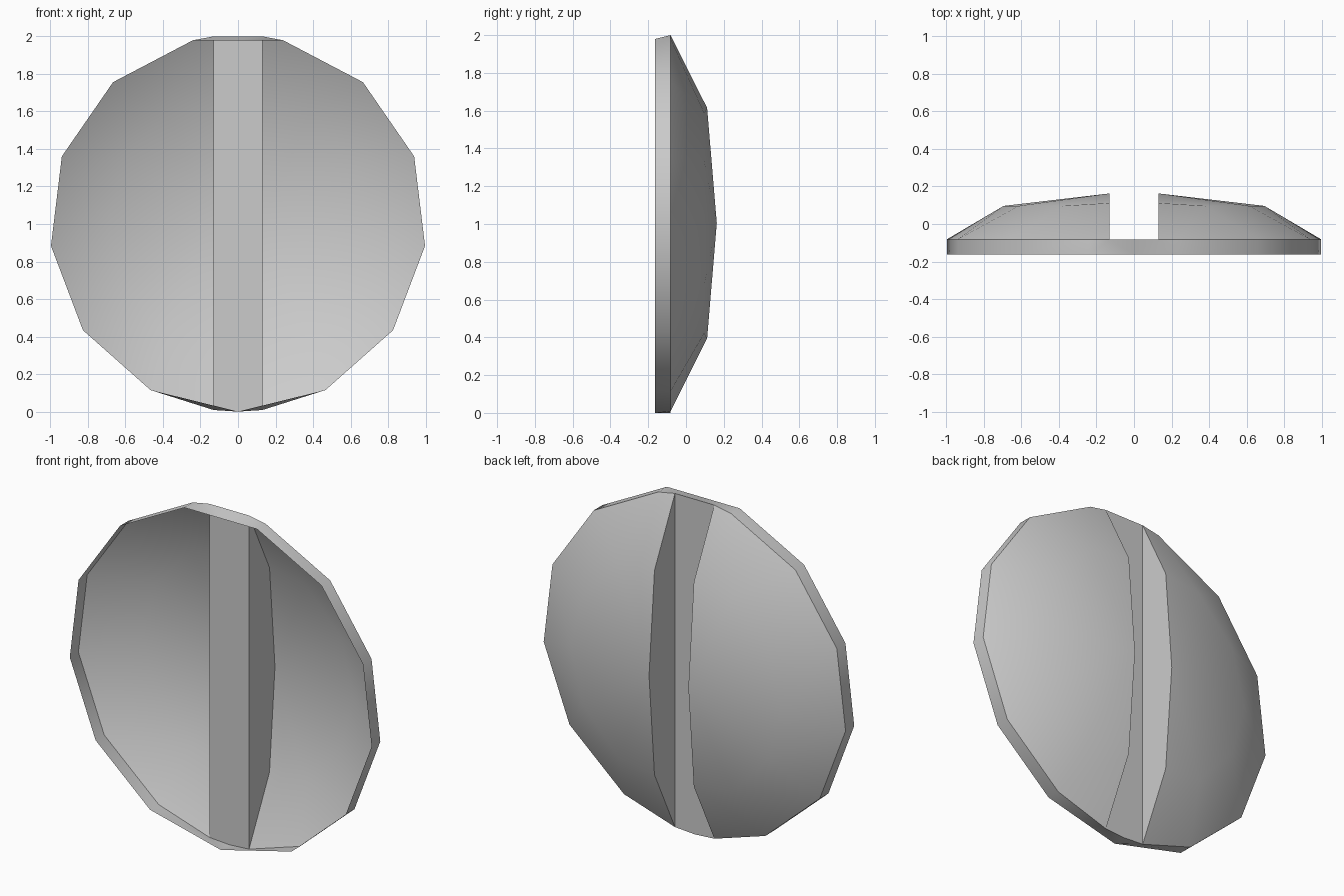
import bpy, bmesh, math
from mathutils import Vector

if "Cube" in bpy.data.objects:
    bpy.data.objects.remove(bpy.data.objects["Cube"])

R = 1.0043                 # rim radius, also the height of its centre
FRONT, BASE = -0.163, -0.0815   # open rim edge, foot of the dome
SLOT = 0.13                # half width of the slot
H = 0.2466                 # height of the squashed dome

grey = bpy.data.materials.new("plain grey")
grey.diffuse_color = (0.6, 0.6, 0.6, 1)
grey.use_nodes = True
grey.node_tree.nodes["Principled BSDF"].inputs["Base Color"].default_value = grey.diffuse_color


def pt(x, z, y):
    return Vector((x, y, R + z))


def dome_y(x, z):
    return BASE + H * math.sqrt(max(0, 1 - (x * x + z * z) / (R * R)))


def angle(p):
    return math.atan2(p.z - R, p.x)


def bridge(a, b):
    """Triangles between two point rows, both running from top to bottom."""
    i = j = 0
    faces = []
    while i < len(a) - 1 or j < len(b) - 1:
        if j == len(b) - 1 or (i < len(a) - 1 and angle(a[i + 1]) >= angle(b[j + 1]) - 1e-6):
            faces.append([a[i], a[i + 1], b[j]])
            i += 1
        else:
            faces.append([a[i], b[j + 1], b[j]])
            j += 1
    return faces


def part(name, faces, inside, smooth):
    """Right half from polygons, facing away from 'inside', mirrored over x."""
    bm = bmesh.new()
    for f in faces:
        bm.faces.new([bm.verts.new(p) for p in f])
    bmesh.ops.remove_doubles(bm, verts=bm.verts, dist=1e-4)
    bm.normal_update()
    for f in bm.faces:
        if f.normal.dot(f.calc_center_median() - Vector(inside)) < 0:
            f.normal_flip()
        f.smooth = smooth
    me = bpy.data.meshes.new(name)
    bm.to_mesh(me)
    bm.free()
    me.materials.append(grey)
    ob = bpy.data.objects.new(name, me)
    bpy.context.collection.objects.link(ob)
    mir = ob.modifiers.new("mirror", 'MIRROR')
    mir.use_clip = True
    mir.merge_threshold = 0.0005


# 13-sided outline, right half from top to bottom (one corner at the bottom)
corners = [(R * math.sin(t), -R * math.cos(t))
           for t in (k * math.tau / 13 for k in range(6, 0, -1))]
slot_z = math.sqrt(R * R - SLOT * SLOT)
top, bottom = pt(SLOT, slot_z, BASE), pt(SLOT, -slot_z, BASE)
foot = [top] + [pt(x, z, BASE) for x, z in corners] + [bottom]

# Rim band
front = [pt(0, corners[0][1], FRONT)] + [pt(x, z, FRONT) for x, z in corners] + [pt(0, -R, FRONT)]
back = [pt(0, slot_z, BASE)] + foot + [pt(0, -R, BASE)]
part("rim", bridge(front, back), (0, -0.12, R), True)

# Dome half: outer band, then a fan to the crown beside the slot
ring = [(SLOT, 0.61)] + [(0.695 * math.cos(math.radians(d)), 0.695 * math.sin(math.radians(d)))
                         for d in (57, 28, 0, -28, -57)] + [(SLOT, -0.61)]
middle = [pt(x, z, dome_y(x, z)) for x, z in ring]
crown = pt(SLOT, 0, dome_y(SLOT, 0))
fan = [[p, q, crown] for p, q in zip(middle, middle[1:])]
part("dome", bridge(foot, middle) + fan, (0, -1, R), True)

# Slot side wall and slot floor
part("slot_wall", [[top, middle[0], crown, middle[-1], bottom]], (1, 0, R), False)
part("slot_floor", [[back[0], top, bottom, back[-1]]], (0, -1, R), False)
